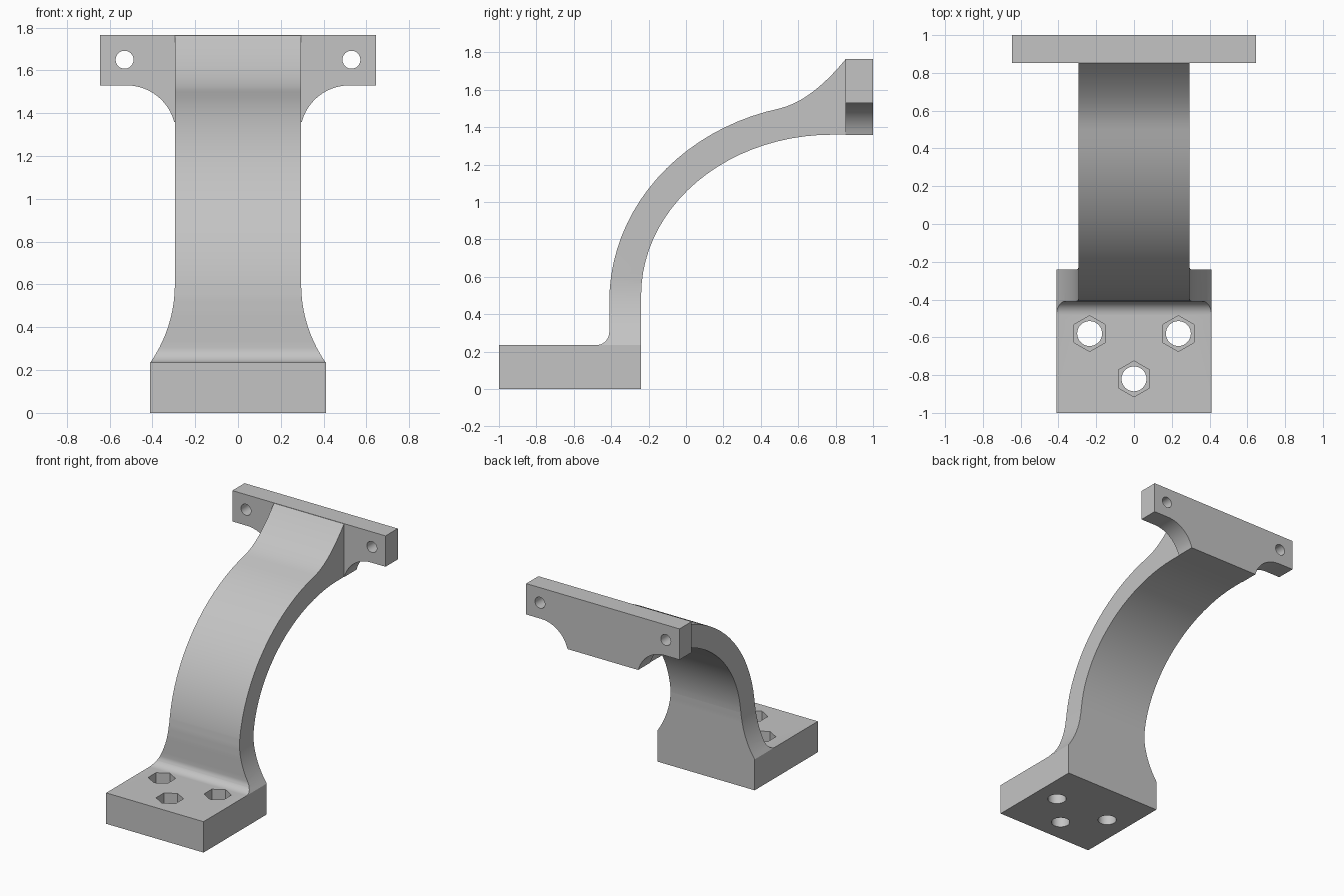
import bpy, bmesh
from math import sin, cos, pi, radians

cube = bpy.data.objects.get("Cube")
if cube:
    bpy.data.objects.remove(cube, do_unlink=True)

grey = bpy.data.materials.new("light_grey")
grey.use_nodes = True
grey.diffuse_color = (0.55, 0.55, 0.55, 1)
grey.node_tree.nodes["Principled BSDF"].inputs["Base Color"].default_value = (0.55, 0.55, 0.55, 1)


def arc(cu, cv, ru, rv, start, end, n):
    """Points on an elliptical arc, angles in degrees."""
    angles = [radians(start + (end - start) * i / n) for i in range(n + 1)]
    return [(cu + ru * cos(a), cv + rv * sin(a)) for a in angles]


def bezier(p, q, r, n):
    """Points on a quadratic curve, without the first one."""
    ts = [i / n for i in range(1, n + 1)]
    return [tuple((1 - t) ** 2 * a + 2 * t * (1 - t) * b + t * t * c
                  for a, b, c in zip(p, q, r)) for t in ts]


def prism(name, outline, axis, lo, hi):
    """Extrude a 2D outline along x, y or z."""
    place = {"x": lambda u, v, d: (d, u, v),
             "y": lambda u, v, d: (u, d, v),
             "z": lambda u, v, d: (u, v, d)}[axis]
    bm = bmesh.new()
    rings = [[bm.verts.new(place(u, v, d)) for u, v in outline] for d in (lo, hi)]
    n = len(outline)
    bm.faces.new(rings[0])
    bm.faces.new(rings[1])
    for i in range(n):
        j = (i + 1) % n
        bm.faces.new((rings[0][i], rings[0][j], rings[1][j], rings[1][i]))
    bmesh.ops.recalc_face_normals(bm, faces=bm.faces)
    mesh = bpy.data.meshes.new(name)
    bm.to_mesh(mesh)
    bm.free()
    mesh.materials.append(grey)
    obj = bpy.data.objects.new(name, mesh)
    bpy.context.collection.objects.link(obj)
    return obj


def activate(obj):
    bpy.ops.object.select_all(action="DESELECT")
    obj.select_set(True)
    bpy.context.view_layer.objects.active = obj


def carve(obj, tool, operation="DIFFERENCE"):
    """Apply a boolean and discard its tool."""
    tool.hide_render = True
    mod = obj.modifiers.new("carve", "BOOLEAN")
    mod.operation = operation
    mod.solver = "EXACT"
    mod.object = tool
    activate(obj)
    bpy.ops.object.modifier_apply(modifier=mod.name)
    bpy.data.objects.remove(tool, do_unlink=True)


def mirrored(half):
    """Close a right-hand outline with its mirror image."""
    return half + [(-u, v) for u, v in reversed(half)]


# Foot and curved arm: side profile, trimmed by the front silhouette
outer = arc(0.78, 0.47, 1.19, 1.06, 180, 103.6, 20)
side = [(-0.24, 0), (-1, 0), (-1, 0.235)]
side += arc(-0.48, 0.305, 0.07, 0.07, -90, 0, 8)
side += outer
side += bezier(outer[-1], (0.67, 1.54), (0.855, 1.765), 10)
side += [(0.855, 1.36)]
side += arc(0.78, 0.5, 1.02, 0.86, 90, 180, 22)
arm = prism("foot_and_arm", side, "x", -0.41, 0.41)

flare = arc(0.932, 0.6, 0.637, 0.637, 215, 180, 10)
silhouette = mirrored([(0.42, -0.1), (0.42, 0.235)] + flare + [(0.295, 1.9)])
carve(arm, prism("silhouette_cutter", silhouette, "y", -1.1, 1.1), "INTERSECT")

# Bolt holes with hexagonal nut pockets in the foot
for x, y in ((-0.235, -0.58), (0.235, -0.58), (0, -0.82)):
    carve(arm, prism("bolt_cutter", arc(x, y, 0.066, 0.066, 0, 348.75, 31), "z", -0.1, 0.3))
    carve(arm, prism("nut_cutter", arc(x, y, 0.095, 0.095, 30, 330, 5), "z", 0.11, 0.3))

# Mounting plate with concave shoulders
half = arc(0.52, 1.30, 0.23, 0.23, 165, 90, 12) + [(0.645, 1.53), (0.645, 1.765)]
plate = prism("mounting_plate", mirrored(half), "y", 0.853, 1)
for x in (-0.53, 0.53):
    carve(plate, prism("screw_cutter", arc(x, 1.65, 0.042, 0.042, 0, 345, 23), "y", 0.7, 1.2))

for obj in (arm, plate):
    activate(obj)
    bpy.ops.object.shade_smooth_by_angle(angle=pi / 6)
